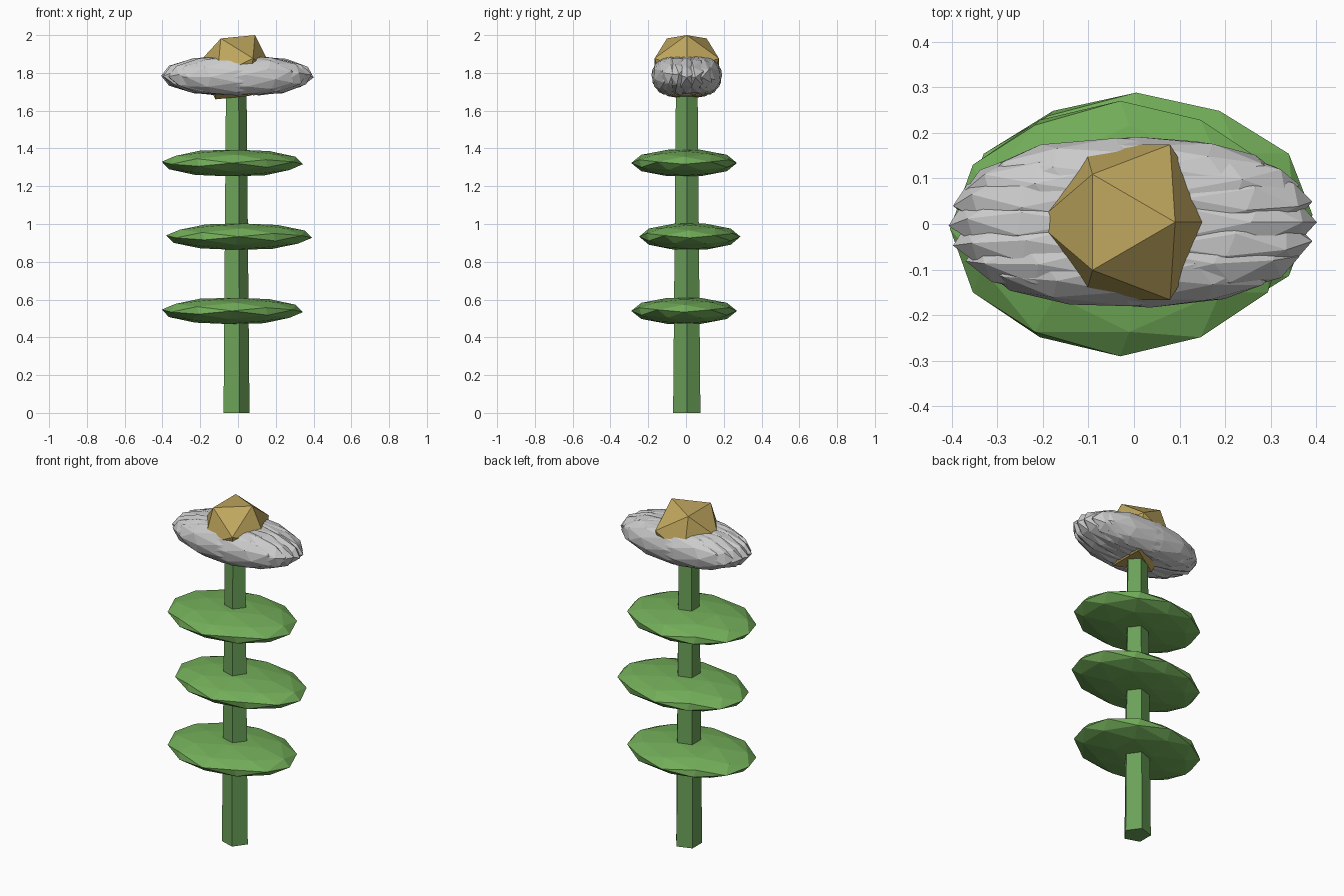
import bpy, bmesh, math
from mathutils import Matrix, Vector

if "Cube" in bpy.data.objects:
    bpy.data.objects.remove(bpy.data.objects["Cube"])

CX, CY = -0.015, 0.004  # stem axis


def material(name, rgb):
    m = bpy.data.materials.new(name)
    m.diffuse_color = (*rgb, 1)
    m.use_nodes = True
    m.node_tree.nodes["Principled BSDF"].inputs["Base Color"].default_value = m.diffuse_color
    return m


def finish(name, bm, mat=None):
    me = bpy.data.meshes.new(name)
    bm.to_mesh(me)
    bm.free()
    ob = bpy.data.objects.new(name, me)
    bpy.context.collection.objects.link(ob)
    if mat:
        me.materials.append(mat)
    return ob


def add_ico(bm, subdiv, centre, scale, roll=0.0):
    # icosphere turned so that an edge, not a corner, faces up
    turn = Matrix.Rotation(math.atan(1 / ((1 + 5 ** 0.5) / 2)), 4, 'Y')
    mat = (Matrix.Translation(centre) @ Matrix.Diagonal((*scale, 1))
           @ Matrix.Rotation(roll, 4, 'X') @ turn)
    bmesh.ops.create_icosphere(bm, subdivisions=subdiv, radius=1, matrix=mat)


stem_green = material("stem_green", (0.15, 0.36, 0.10))
leaf_green = material("leaf_green", (0.17, 0.42, 0.10))
gold = material("gold", (0.52, 0.38, 0.11))

# five-sided tapered stem
bm = bmesh.new()
bmesh.ops.create_cone(bm, cap_ends=True, segments=5, radius1=0.076, radius2=0.06,
                      depth=1.75)
far = max(bm.verts, key=lambda v: v.co.x)
spin = -math.atan2(far.co.y, far.co.x)
bmesh.ops.transform(bm, verts=bm.verts, matrix=Matrix.Translation((CX, CY, 0.875))
                    @ Matrix.Rotation(spin, 4, 'Z'))
finish("stem", bm, stem_green)

# three flat faceted leaf discs, the middle one shifted the other way
leaves = [("lower_leaf", (-0.03, -0.01, 0.54), (0.375, 0.28, 0.073)),
          ("middle_leaf", (0.005, 0.02, 0.933), (0.388, 0.268, 0.073)),
          ("upper_leaf", (-0.03, -0.01, 1.323), (0.375, 0.28, 0.074))]
for name, centre, scale in leaves:
    bm = bmesh.new()
    add_ico(bm, 2, centre, scale)
    finish(name, bm, leaf_green)

# ring of long overlapping petals, each rolled a little further
bm = bmesh.new()
N = 14
for i in range(N):
    a = 2 * math.pi * i / N
    centre = Vector((-0.003 + 0.1 * math.cos(a), CY + 0.1 * math.sin(a), 1.785))
    add_ico(bm, 2, centre, (0.305, 0.09, 0.105), roll=a / 2)
finish("petals", bm)

# golden flower centre
bm = bmesh.new()
add_ico(bm, 1, (CX, CY, 1.83), (0.2, 0.2, 0.2))
finish("flower_centre", bm, gold)
